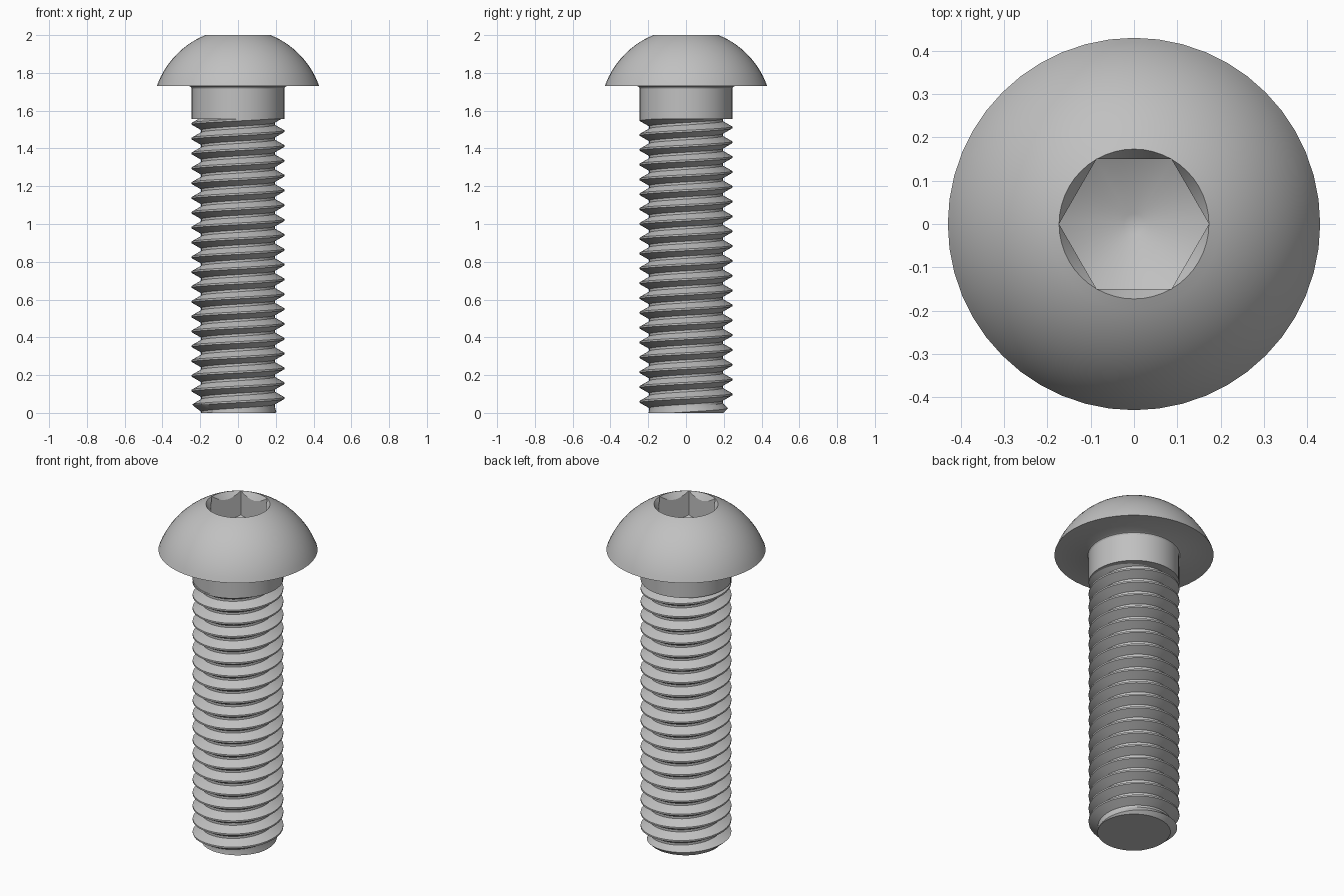
import bpy, bmesh, math
from math import cos, sin, pi, radians

SEG = 48
R, ROOT, PITCH = 0.245, 0.195, 0.0785
Z_THREAD, Z_HEAD = 1.555, 1.73

if "Cube" in bpy.data.objects:
    bpy.data.objects.remove(bpy.data.objects["Cube"])

steel = bpy.data.materials.new("steel grey")
steel.use_nodes = True
GREY = (0.53, 0.53, 0.53, 1)
steel.diffuse_color = GREY
steel.node_tree.nodes["Principled BSDF"].inputs["Base Color"].default_value = GREY


def finish(name, bm, angle=30):
    bmesh.ops.dissolve_degenerate(bm, dist=1e-5, edges=bm.edges)
    mesh = bpy.data.meshes.new(name)
    bm.to_mesh(mesh)
    bm.free()
    mesh.materials.append(steel)
    obj = bpy.data.objects.new(name, mesh)
    bpy.context.collection.objects.link(obj)
    bpy.ops.object.select_all(action="DESELECT")
    obj.select_set(True)
    bpy.context.view_layer.objects.active = obj
    bpy.ops.object.shade_smooth_by_angle(angle=radians(angle))
    return obj


def loft(name, rings, angle=30):
    """Skin rings; each ring maps an angle to (radius, height)."""
    bm = bmesh.new()
    rows = []
    for ring in rings:
        row = []
        for i in range(SEG):
            a = 2 * pi * i / SEG
            r, z = ring(a)
            row.append(bm.verts.new((r * cos(a), r * sin(a), z)))
        rows.append(row)
    for low, high in zip(rows, rows[1:]):
        for i in range(SEG):
            j = (i + 1) % SEG
            bm.faces.new((low[i], low[j], high[j], high[i]))
    return bm, rows


def circle(r, z):
    return lambda a: (r, z)


# Domed head with flat underside and a small fillet into the shank
RIM, MOUTH, CZ = 0.43, 0.173, 1.578
BALL = math.hypot(MOUTH, 2 - CZ)
a0, a1 = math.atan2(Z_HEAD - CZ, RIM), math.atan2(2 - CZ, MOUTH)
dome = [a0 + (a1 - a0) * i / 14 for i in range(15)]
rings = [circle(R, Z_HEAD - 0.012), circle(R + 0.004, Z_HEAD - 0.004), circle(R + 0.012, Z_HEAD)]
rings += [circle(BALL * cos(t), CZ + BALL * sin(t)) for t in dome]
bm, rows = loft("head", rings)
finish("button_head", bm)

# Hex socket: countersunk mouth, six walls, drilled conical floor
FLAT, FLOOR, SLOPE = 0.15, 1.76, 0.55


def hexagon(a):
    return FLAT / cos((a % (pi / 3)) - pi / 6)


rings = [
    circle(MOUTH, 2),
    lambda a: (hexagon(a), 2 - (MOUTH - hexagon(a)) * 1.6),
    lambda a: (hexagon(a), FLOOR + hexagon(a) * SLOPE),
    circle(0.024, FLOOR + 0.024 * SLOPE),
]
bm, rows = loft("socket", rings)
bm.faces.new(rows[-1])
finish("hex_socket", bm)

# Threaded shank: one groove profile swept along a helix, trimmed at both ends
PROFILE = [(0, R), (0.06, R), (0.42, ROOT), (0.58, ROOT), (0.94, R)]
bm = bmesh.new()
turns = math.ceil(Z_THREAD / PITCH) + 2
grid = []
for k in range(turns * SEG + 1):
    a = 2 * pi * k / SEG
    row = []
    for u, r in PROFILE + [(1, R)]:
        z = (k / SEG + u - 2) * PITCH
        row.append(bm.verts.new((r * cos(a), r * sin(a), z)))
    grid.append(row)
for p, q in zip(grid, grid[1:]):
    for i in range(len(PROFILE)):
        bm.faces.new((p[i], q[i], q[i + 1], p[i + 1]))
bmesh.ops.remove_doubles(bm, verts=bm.verts, dist=1e-5)
for z, up in ((0, -1), (Z_THREAD, 1)):
    bmesh.ops.bisect_plane(bm, geom=bm.verts[:] + bm.edges[:] + bm.faces[:], dist=1e-6,
                           plane_co=(0, 0, z), plane_no=(0, 0, up), clear_outer=True)
# Chamfered tip
for v in bm.verts:
    r = math.hypot(v.co.x, v.co.y)
    limit = ROOT + 0.003 + v.co.z
    if r > limit:
        v.co.x *= limit / r
        v.co.y *= limit / r
tip = [e for e in bm.edges if e.is_boundary and all(v.co.z < 1e-4 for v in e.verts)]
bmesh.ops.holes_fill(bm, edges=tip, sides=0)
finish("threaded_shank", bm)

# Plain neck between thread and head
bm, rows = loft("neck", [circle(ROOT, Z_THREAD), circle(R, Z_THREAD), circle(R, Z_HEAD - 0.012)])
finish("plain_neck", bm)
